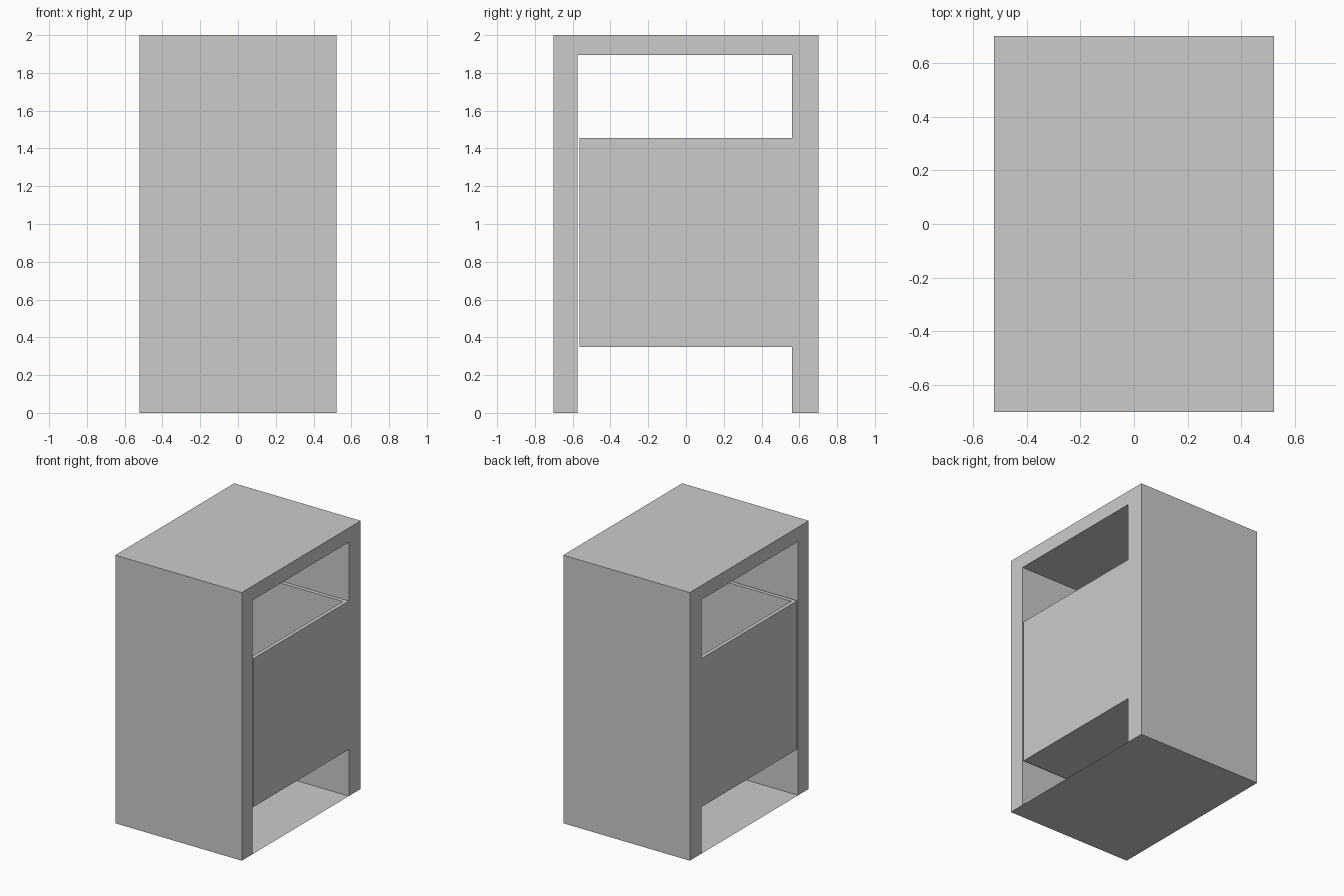
import bpy, bmesh
from mathutils import Vector

if "Cube" in bpy.data.objects:
    bpy.data.objects.remove(bpy.data.objects["Cube"])

HALF_W = 0.522   # half width in x, shared by housing and bin


def finish(name, bm):
    bmesh.ops.recalc_face_normals(bm, faces=bm.faces)
    mesh = bpy.data.meshes.new(name)
    bm.to_mesh(mesh)
    bm.free()
    obj = bpy.data.objects.new(name, mesh)
    bpy.context.collection.objects.link(obj)
    return obj


def extrude_profile(name, points):
    """Extrude a closed (y, z) outline across the full width."""
    bm = bmesh.new()
    face = bm.faces.new([bm.verts.new((-HALF_W, y, z)) for y, z in points])
    out = bmesh.ops.extrude_face_region(bm, geom=[face])
    verts = [v for v in out["geom"] if isinstance(v, bmesh.types.BMVert)]
    bmesh.ops.translate(bm, verts=verts, vec=(2 * HALF_W, 0, 0))
    return finish(name, bm)


# Housing: front wall, top and back wall as one arch, open at both sides
extrude_profile("housing", [
    (-0.701, 0), (-0.575, 0), (-0.575, 1.894), (0.56, 1.894),
    (0.56, 0), (0.701, 0), (0.701, 2), (-0.701, 2)])

# Floor: thin sheet closing the bottom between the walls
bm = bmesh.new()
bm.faces.new([bm.verts.new(p) for p in (
    (-HALF_W, -0.575, 0), (HALF_W, -0.575, 0),
    (HALF_W, 0.56, 0), (-HALF_W, 0.56, 0))])
finish("floor_sheet", bm)

# Bin: open-topped box, rim inset and pushed down to hollow it out
WALL, BOTTOM, TOP = 0.04, 0.348, 1.455
bm = bmesh.new()
bmesh.ops.create_cube(bm, size=1)
bmesh.ops.scale(bm, verts=bm.verts, vec=(2 * HALF_W, 1.125, TOP - BOTTOM))
bmesh.ops.translate(bm, verts=bm.verts, vec=(0, -0.0025, (TOP + BOTTOM) / 2))
top = max(bm.faces, key=lambda f: f.calc_center_median().z)
bmesh.ops.inset_region(bm, faces=[top], thickness=WALL)
out = bmesh.ops.extrude_face_region(bm, geom=[top])
verts = [v for v in out["geom"] if isinstance(v, bmesh.types.BMVert)]
bmesh.ops.translate(bm, verts=verts, vec=Vector((0, 0, BOTTOM + WALL - TOP)))
if top.is_valid:
    bmesh.ops.delete(bm, geom=[top], context='FACES_ONLY')
finish("bin", bm)
